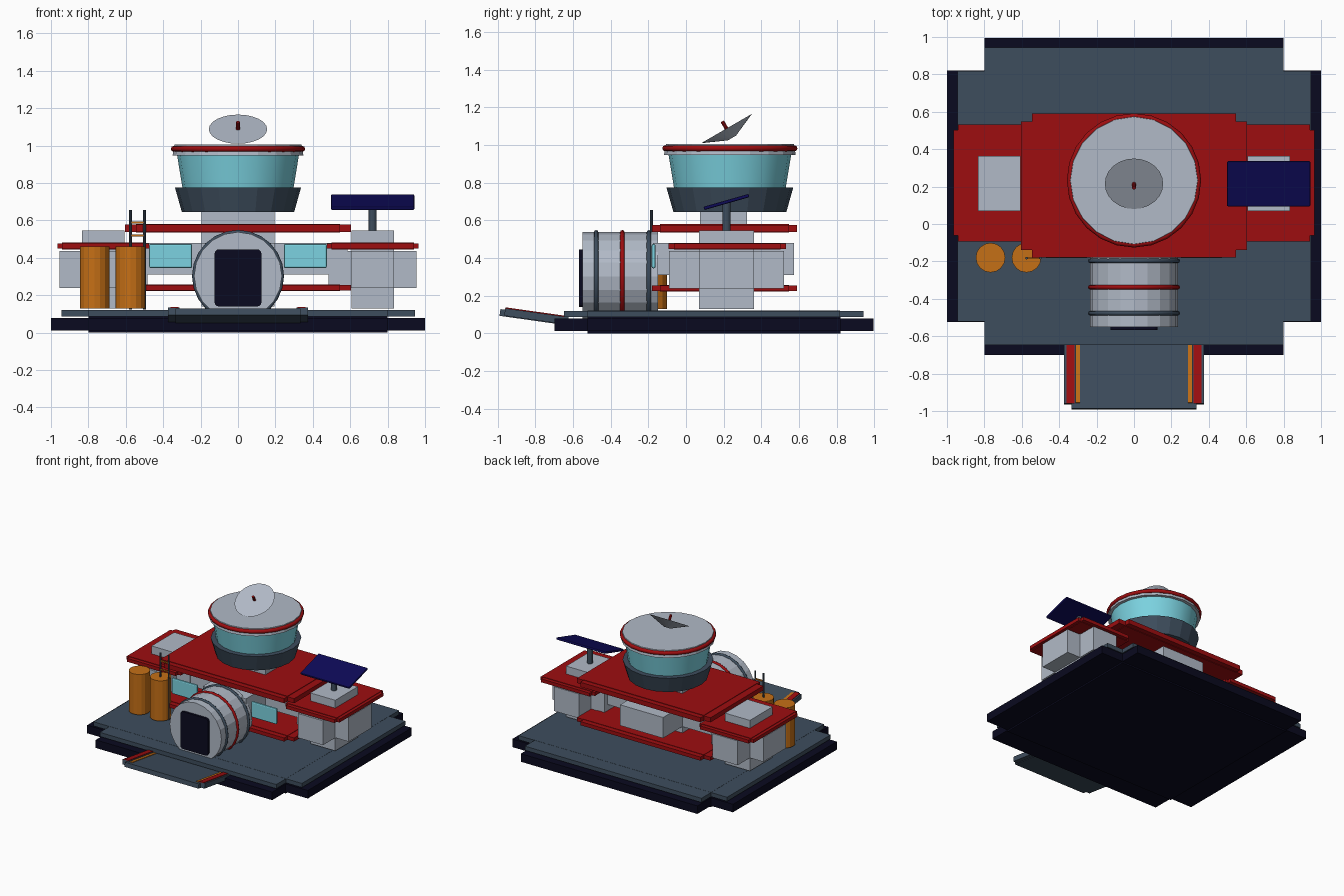
import bpy, bmesh, math
from mathutils import Matrix, Vector

cube = bpy.data.objects.get("Cube")
if cube:
    bpy.data.objects.remove(cube, do_unlink=True)


def material(name, r, g, b):
    m = bpy.data.materials.new(name)
    m.use_nodes = True
    m.diffuse_color = (r, g, b, 1)
    m.node_tree.nodes["Principled BSDF"].inputs["Base Color"].default_value = (r, g, b, 1)
    return m


GRAY = material("pale_gray", .44, .49, .57)
RED = material("deep_red", .34, .004, .005)
SLATE = material("slate", .048, .075, .11)
NAVY = material("near_black_navy", .003, .003, .014)
SOLAR = material("solar_blue", .004, .003, .095)
CYAN = material("cyan_glass", .2, .65, .75)
ORANGE = material("orange", .56, .16, .008)


def finish(name, bm, mat, smooth=False, bevel=0, segments=2):
    mesh = bpy.data.meshes.new(name)
    bmesh.ops.recalc_face_normals(bm, faces=bm.faces)
    bm.to_mesh(mesh)
    bm.free()
    mesh.materials.append(mat)
    ob = bpy.data.objects.new(name, mesh)
    bpy.context.collection.objects.link(ob)
    if bevel:
        mod = ob.modifiers.new("rounding", "BEVEL")
        mod.width, mod.segments = bevel, segments
    if smooth:
        bpy.ops.object.select_all(action="DESELECT")
        ob.select_set(True)
        bpy.context.view_layer.objects.active = ob
        bpy.ops.object.shade_smooth_by_angle(angle=math.radians(35))
    return ob


def add_box(bm, center, size, tilt=0):
    m = (Matrix.Translation(center) @ Matrix.Rotation(tilt, 4, "X")
         @ Matrix.Diagonal((*size, 1)))
    bmesh.ops.create_cube(bm, size=1, matrix=m)


def box(name, mat, center, size, tilt=0, bevel=0):
    bm = bmesh.new()
    add_box(bm, center, size, tilt)
    return finish(name, bm, mat, bevel=bevel)


def cone(name, mat, center, r1, r2, depth, sides=20, axis_turn=0, smooth=False):
    """Cylinder or frustum along z, turned about x."""
    bm = bmesh.new()
    m = Matrix.Translation(center) @ Matrix.Rotation(axis_turn, 4, "X")
    bmesh.ops.create_cone(bm, cap_ends=True, segments=sides, radius1=r1,
                          radius2=r2, depth=depth, matrix=m)
    return finish(name, bm, mat, smooth)


def ring(name, mat, center, major, minor, axis_turn=0, sides=24):
    bpy.ops.mesh.primitive_torus_add(location=center, rotation=(axis_turn, 0, 0),
                                     major_radius=major, minor_radius=minor,
                                     major_segments=sides, minor_segments=8)
    ob = bpy.context.object
    ob.name = name
    ob.data.materials.append(mat)
    bpy.ops.object.shade_smooth_by_angle(angle=math.radians(50))


def plate(name, mat, center, size, notch, lip):
    """Flat slab with notched corners; the middle is a lip thicker than the arms."""
    x, y, z = size
    n, m = notch
    bm = bmesh.new()
    add_box(bm, center, (x - 2 * n, y - 2 * m, z))
    add_box(bm, center, (x, y - 2 * m, z - 2 * lip))
    add_box(bm, center, (x - 2 * n, y, z - 2 * lip))
    return finish(name, bm, mat)


def cross_block(name, mat, center, size, ratio):
    """Three crossing bars, one along each axis."""
    bm = bmesh.new()
    for axis in range(3):
        add_box(bm, center, [s if i == axis else s * ratio for i, s in enumerate(size)])
    return finish(name, bm, mat)


# Ground platform
plate("platform_base", NAVY, (0, .148, .045), (2, 1.695, .09), (.2, .175), .012)
plate("platform_deck", SLATE, (0, .148, .103), (1.89, 1.59, .036), (.145, .125), .001)

# Entry ramp with side rails and guide stripes
TILT = math.radians(-8)
RAMP = Matrix.Translation((0, -.81, .086)) @ Matrix.Rotation(TILT, 4, "X")


def on_ramp(name, mat, pos, size):
    box(name, mat, RAMP @ Vector(pos), size, TILT)


on_ramp("ramp", SLATE, (0, 0, 0), (.67, .36, .036))
for side, s in (("left", 1), ("right", -1)):
    on_ramp(side + "_ramp_rail", SLATE, (s * .343, .015, .006), (.06, .34, .04))
    on_ramp(side + "_rail_cap", RED, (s * .34, .015, .028), (.042, .34, .006))
    on_ramp(side + "_ramp_stripe", ORANGE, (s * .3, .015, .02), (.022, .33, .006))

# Main habitat
cross_block("main_body", GRAY, (0, .2, .395), (1.17, .75, .51), 1 / 3)
plate("lower_slab", RED, (0, .205, .24), (1.21, .77, .036), (.06, .042), .003)
plate("roof_slab", RED, (0, .205, .558), (1.21, .77, .046), (.06, .042), .004)

# Side modules with roofs and front windows
for side, s in (("left", 1), ("right", -1)):
    cross_block(side + "_module", GRAY, (s * .72, .216, .338), (.47, .61, .415), .48)
    plate(side + "_module_roof", RED, (s * .72, .22, .463), (.49, .625, .036), (.025, .03), .004)
    box(side + "_window", CYAN, (s * .36, -.172, .41), (.23, .02, .13), bevel=.009)

# Airlock tunnel, its bands and door
QUARTER = math.pi / 2
cone("airlock", GRAY, (0, -.35, .303), .235, .235, .4, 20, QUARTER)
for name, mat, y in (("front_band", SLATE, -.477), ("middle_band", RED, -.338),
                     ("rear_band", SLATE, -.197)):
    ring(name, mat, (0, y, .303), .234, .012, QUARTER)
bm = bmesh.new()
add_box(bm, (0, -.557, .293), (.25, .022, .305))
upright = [e for e in bm.edges if abs(e.verts[0].co.y - e.verts[1].co.y) > .01]
bmesh.ops.bevel(bm, geom=upright, offset=.022, segments=3, affect="EDGES", profile=.5)
finish("airlock_door", bm, NAVY)

# Observation tower
TY = .233
cone("tower_base", SLATE, (0, TY, .71), .3, .337, .13, 20)
cone("tower_glass", CYAN, (0, TY, .863), .297, .326, .176, 20, smooth=True)
cone("tower_roof", GRAY, (0, TY, .976), .35, .34, .058, 20)
ring("tower_roof_ring", RED, (0, TY, .983), .343, .016)

# Dish aerial
LEAN = math.radians(30)
axis = Vector((0, -math.sin(LEAN), math.cos(LEAN)))
rim = Vector((0, .215, 1.088))
cone("dish", GRAY, rim - axis * .029, .025, .156, .058, 24, LEAN)
cone("dish_feed", RED, rim + axis * .022, .01, .01, .044, 10, LEAN)

# Solar panel on its post
cone("solar_post", SLATE, (.72, .215, .62), .021, .021, .16, 12)
box("solar_panel", SOLAR, (.72, .215, .698), (.445, .25, .018), math.radians(16), bevel=.006)

# Storage tanks
for name, x in (("outer_tank", -.767), ("inner_tank", -.575)):
    cone(name, ORANGE, (x, -.18, .295), .079, .079, .33, 16)

# Ladder
for side, x in (("left", -.5), ("right", -.575)):
    cone(side + "_ladder_rail", SLATE, (x, -.183, .39), .007, .007, .53, 8)
for i in range(7):
    box("ladder_rung", ORANGE, (-.5375, -.183, .17 + i * .07), (.075, .01, .01))
